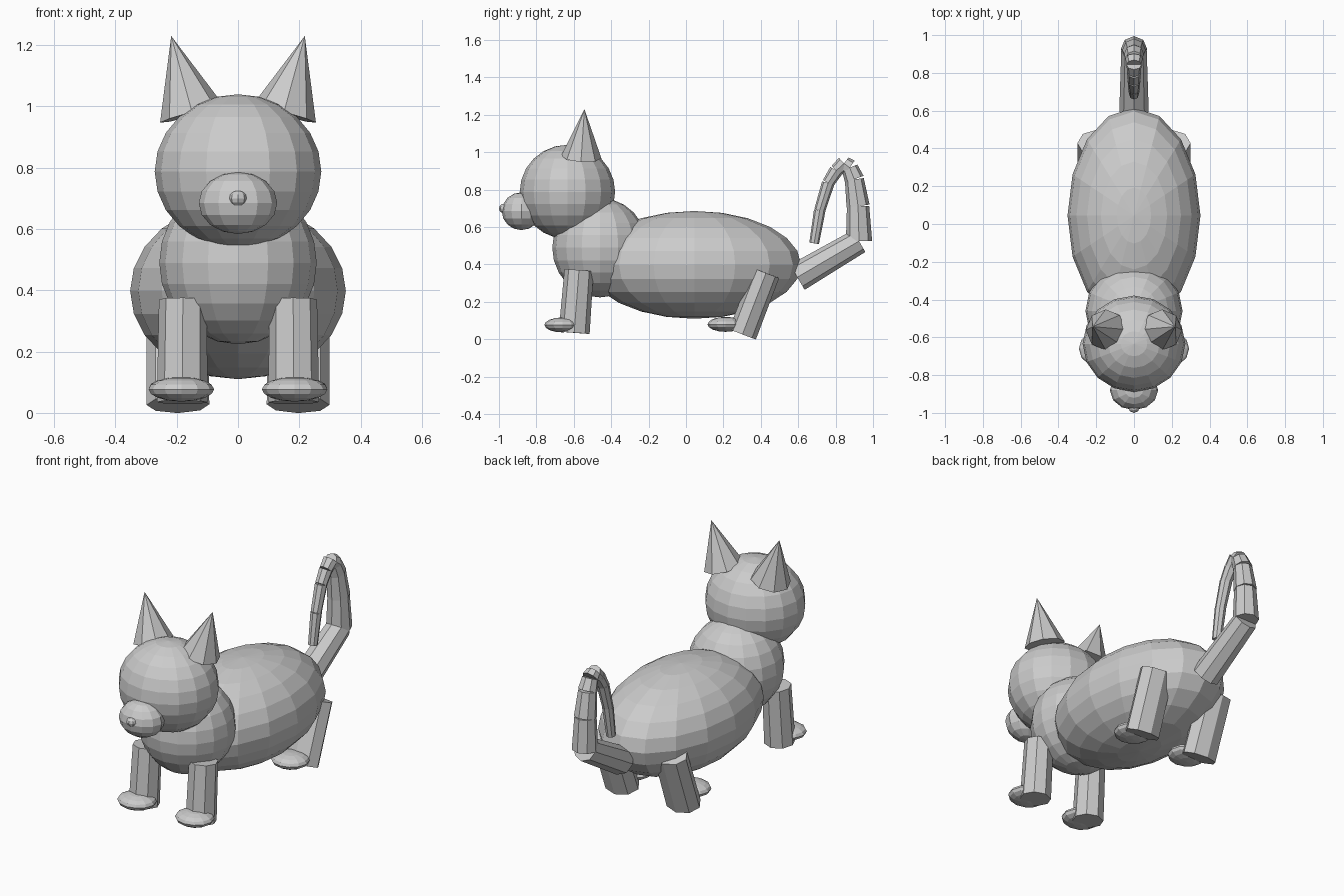
import bpy
from mathutils import Vector, Matrix

if "Cube" in bpy.data.objects:
    bpy.data.objects.remove(bpy.data.objects["Cube"])


def ball(name, loc, size, segs=16, rings=12):
    bpy.ops.mesh.primitive_uv_sphere_add(segments=segs, ring_count=rings, radius=1, location=loc)
    ob = bpy.context.object
    ob.name = name
    ob.scale = size
    return ob


def taper(name, start, end, r1, r2, sides=8, widen=1.0):
    """Tapered cylinder (or cone) from start to end, widened along x."""
    a, b = Vector(start), Vector(end)
    z = (b - a).normalized()
    x = (Vector((1, 0, 0)) - z * z.x).normalized()
    y = z.cross(x)
    rot = Matrix((x, y, z)).transposed().to_4x4()
    bpy.ops.mesh.primitive_cone_add(vertices=sides, radius1=r1, radius2=r2, depth=(b - a).length)
    ob = bpy.context.object
    ob.name = name
    ob.matrix_world = Matrix.Translation((a + b) / 2) @ rot @ Matrix.Diagonal((widen, 1, 1, 1))
    return ob


# Body, chest and head
ball("body", (0, 0.045, 0.398), (0.352, 0.57, 0.288))
ball("chest", (0, -0.46, 0.49), (0.257, 0.255, 0.266))
ball("head", (0, -0.634, 0.788), (0.272, 0.255, 0.252))
ball("muzzle", (0, -0.88, 0.685), (0.128, 0.105, 0.101), 12, 8)
ball("nose", (0, -0.972, 0.70), (0.03, 0.028, 0.026), 8, 6)

# Ears, legs and paws on both sides
for s, side in ((-1, "right"), (1, "left")):
    taper(f"{side}_ear", (s * 0.15, -0.56, 0.975), (s * 0.218, -0.543, 1.23), 0.108, 0)
    taper(f"{side}_front_leg", (s * 0.182, -0.598, 0.035), (s * 0.18, -0.572, 0.37), 0.083, 0.078)
    ball(f"{side}_front_paw", (s * 0.185, -0.66, 0.077), (0.107, 0.097, 0.04), 12, 8)
    taper(f"{side}_hind_leg", (s * 0.196, 0.302, 0.027), (s * 0.2, 0.428, 0.355), 0.077, 0.075, widen=1.33)
    ball(f"{side}_hind_paw", (s * 0.187, 0.212, 0.08), (0.104, 0.097, 0.04), 12, 8)

# Curled tail made of separate tapering pieces: (y, z, radius)
path = [(0.595, 0.332, 0.078), (0.925, 0.525, 0.07), (0.92, 0.712, 0.062),
        (0.9, 0.855, 0.053), (0.875, 0.918, 0.046), (0.845, 0.94, 0.041),
        (0.803, 0.902, 0.037), (0.76, 0.835, 0.034), (0.715, 0.69, 0.031),
        (0.685, 0.513, 0.027)]
for i, (p, q) in enumerate(zip(path, path[1:])):
    taper(f"tail_{i + 1}", (0, p[0], p[1]), (0, q[0], q[1]), p[2], q[2] * 0.96)
